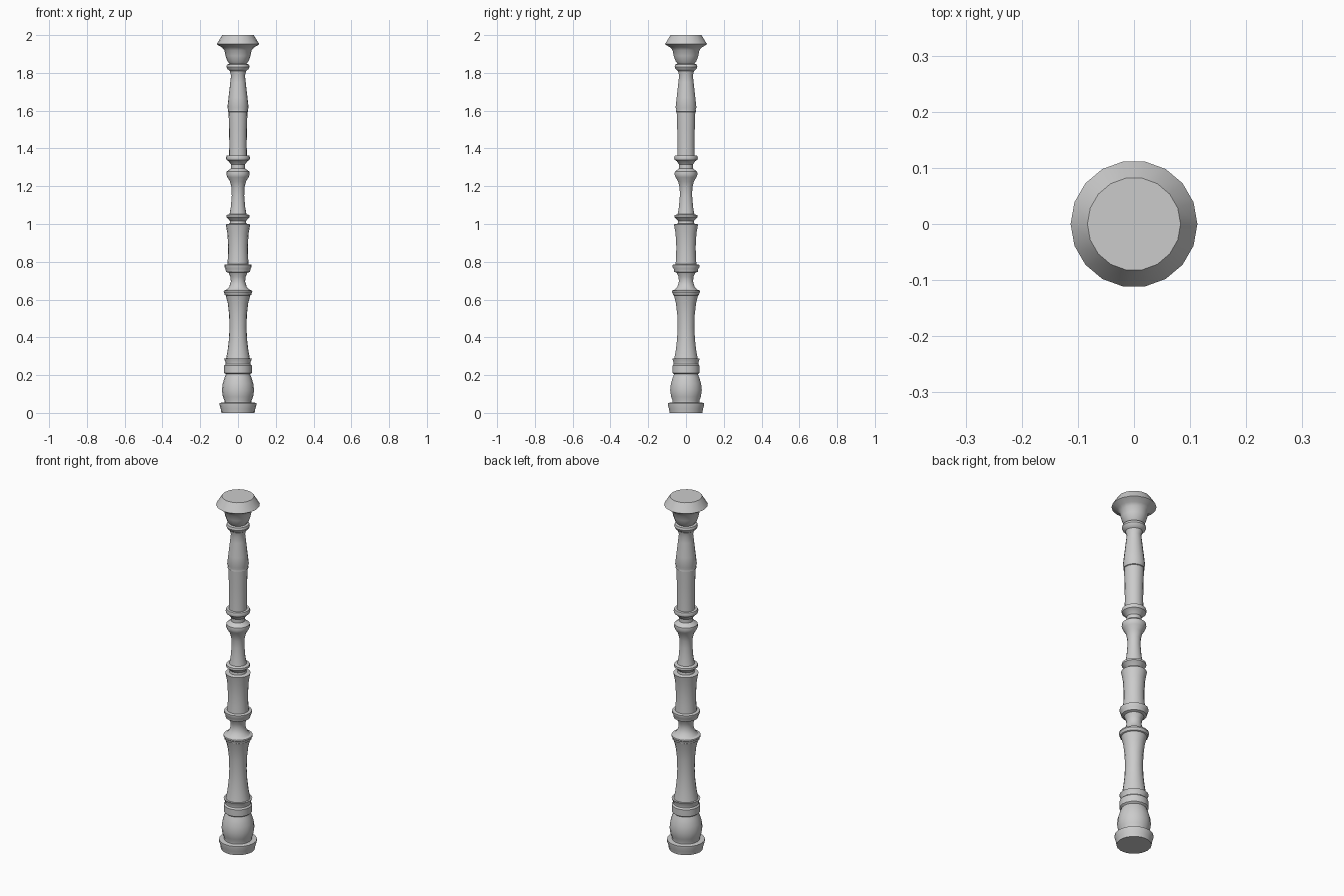
import bpy, bmesh, math

SIDES = 18


def lathe(name, profile, cap_bottom=False, cap_top=False):
    """Turn a (radius, height) profile around z."""
    bm = bmesh.new()
    rings = []
    for r, z in profile:
        rings.append([bm.verts.new((r * math.cos(2 * math.pi * i / SIDES),
                                    r * math.sin(2 * math.pi * i / SIDES), z))
                      for i in range(SIDES)])
    for a, b in zip(rings, rings[1:]):
        for i in range(SIDES):
            j = (i + 1) % SIDES
            bm.faces.new((a[i], a[j], b[j], b[i]))
    if cap_bottom:
        bm.faces.new(rings[0][::-1])
    if cap_top:
        bm.faces.new(rings[-1])
    mesh = bpy.data.meshes.new(name)
    bm.to_mesh(mesh)
    bm.free()
    obj = bpy.data.objects.new(name, mesh)
    bpy.context.collection.objects.link(obj)
    bpy.ops.object.select_all(action='DESELECT')
    obj.select_set(True)
    bpy.context.view_layer.objects.active = obj
    bpy.ops.object.shade_smooth_by_angle(angle=math.radians(35))
    return obj


# Foot disc, bulb and stacked collars
lathe("foot", [(.088, 0), (.091, .02), (.098, .043), (.098, .053), (.072, .055),
               (.072, .065), (.080, .085), (.085, .12), (.081, .155), (.072, .185),
               (.064, .205), (.073, .212), (.073, .25), (.066, .258), (.066, .267),
               (.074, .287)], cap_bottom=True)

# Lower shaft flaring into its collar
lathe("lower_shaft", [(.074, .287), (.063, .287), (.055, .33), (.048, .39), (.045, .45),
                      (.047, .52), (.054, .58), (.065, .622), (.071, .625), (.071, .632),
                      (.076, .640), (.075, .647), (.062, .652)])

# Waisted neck and drum collar
lathe("lower_neck", [(.062, .652), (.046, .668), (.038, .695), (.040, .72), (.050, .742),
                     (.064, .747), (.066, .762), (.072, .772), (.072, .784), (.056, .787)])

# Middle shaft and bead
lathe("middle_shaft", [(.056, .787), (.053, .83), (.052, .88), (.056, .95), (.065, .998),
                       (.044, 1.002), (.042, 1.015), (.052, 1.027), (.062, 1.036),
                       (.061, 1.047), (.045, 1.052)])

# Slender neck with two rounded rings
lathe("upper_neck", [(.045, 1.052), (.038, 1.09), (.033, 1.15), (.034, 1.19), (.042, 1.225),
                     (.056, 1.247), (.062, 1.262), (.060, 1.277), (.048, 1.286),
                     (.037, 1.295), (.037, 1.315), (.050, 1.333), (.061, 1.34),
                     (.064, 1.35), (.060, 1.362), (.047, 1.363)])

# Upper shaft with groove, tapering to the top ring
lathe("upper_shaft", [(.047, 1.363), (.046, 1.42), (.047, 1.5), (.050, 1.593), (.054, 1.595),
                      (.052, 1.605), (.056, 1.617), (.050, 1.67), (.041, 1.75), (.037, 1.785),
                      (.043, 1.81), (.056, 1.82), (.061, 1.832), (.058, 1.845), (.044, 1.847)])

# Bowl and bevelled cap
lathe("cap", [(.044, 1.847), (.056, 1.862), (.066, 1.89), (.072, 1.92), (.085, 1.935),
              (.106, 1.947), (.113, 1.952), (.083, 2.0)], cap_top=True)
